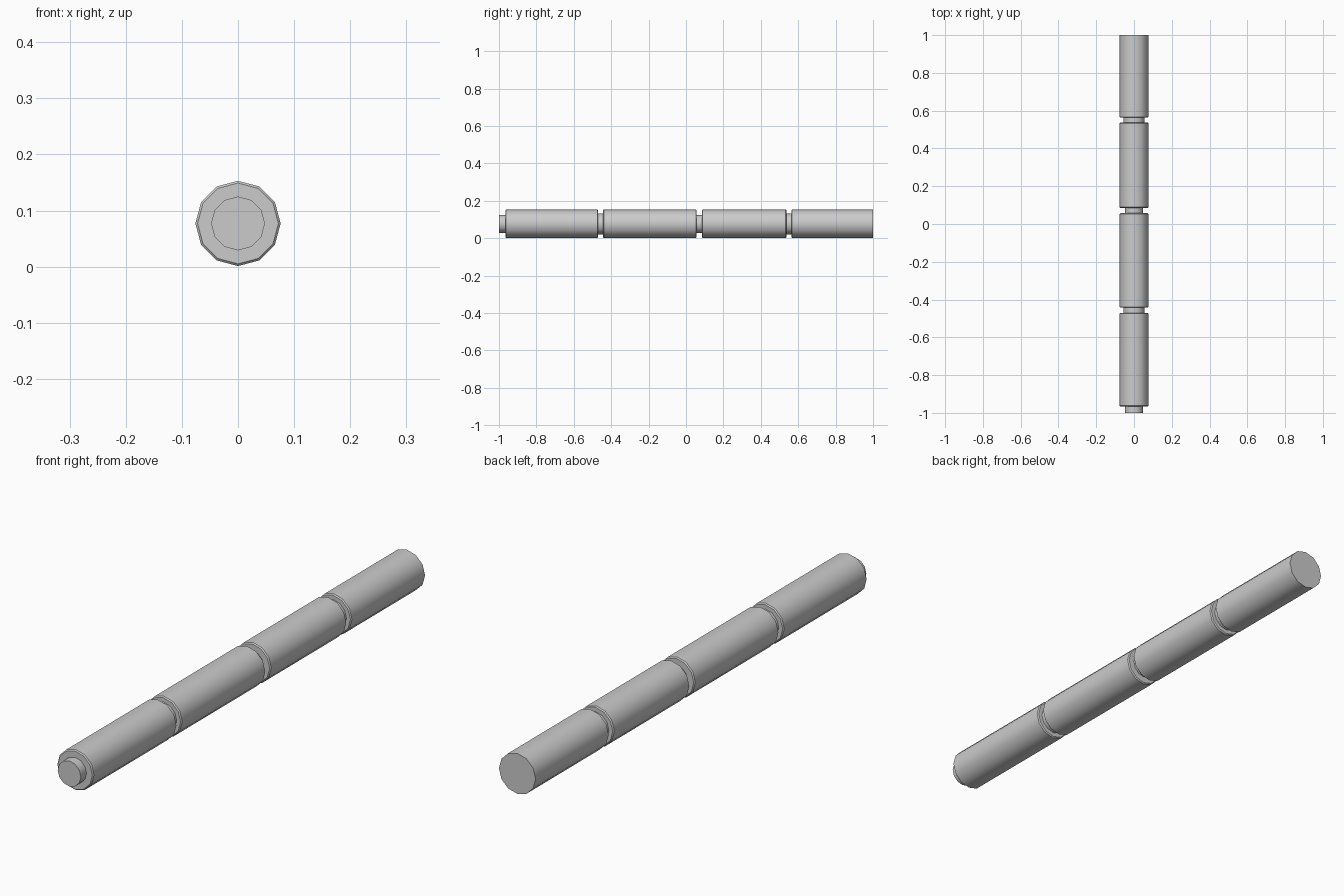
import bpy, bmesh
from math import sin, cos, pi, radians

if "Cube" in bpy.data.objects:
    bpy.data.objects.remove(bpy.data.objects["Cube"])

SIDES = 12
CENTRE_Z = 0.077
R = 0.076          # main sleeve radius
C = 0.004          # tiny eased edge on the sleeve ends


def lathe_y(name, profile):
    """Revolve (y, radius) points around the long axis and cap both ends."""
    bm = bmesh.new()
    rings = [[bm.verts.new((r * cos(2 * pi * i / SIDES), y,
                            CENTRE_Z + r * sin(2 * pi * i / SIDES)))
              for i in range(SIDES)] for y, r in profile]
    for a, b in zip(rings, rings[1:]):
        for i in range(SIDES):
            j = (i + 1) % SIDES
            bm.faces.new((a[i], a[j], b[j], b[i]))
    bm.faces.new(rings[0])
    bm.faces.new(rings[-1])
    bmesh.ops.recalc_face_normals(bm, faces=bm.faces)
    mesh = bpy.data.meshes.new(name)
    bm.to_mesh(mesh)
    bm.free()
    obj = bpy.data.objects.new(name, mesh)
    bpy.context.collection.objects.link(obj)
    bpy.ops.object.select_all(action='DESELECT')
    obj.select_set(True)
    bpy.context.view_layer.objects.active = obj
    bpy.ops.object.shade_smooth_by_angle(angle=radians(40))
    return obj


# Narrow front tip, then four sleeves separated by grooves
profile = [(-1.0, 0.048), (-0.966, 0.048)]
sleeves = [(-0.966, -0.470, 0.056), (-0.443, 0.057, 0.048),
           (0.085, 0.537, 0.056), (0.563, 1.0, None)]   # start, end, next groove radius
for y0, y1, groove in sleeves:
    if len(profile) > 2:
        profile.append((y0, profile[-1][1]))
    profile += [(y0, R - C), (y0 + C, R)]
    if groove:
        profile += [(y1 - C, R), (y1, R - C), (y1, groove)]
    else:
        profile.append((y1, R))   # plain square rear end

lathe_y("grooved_rod", profile)
